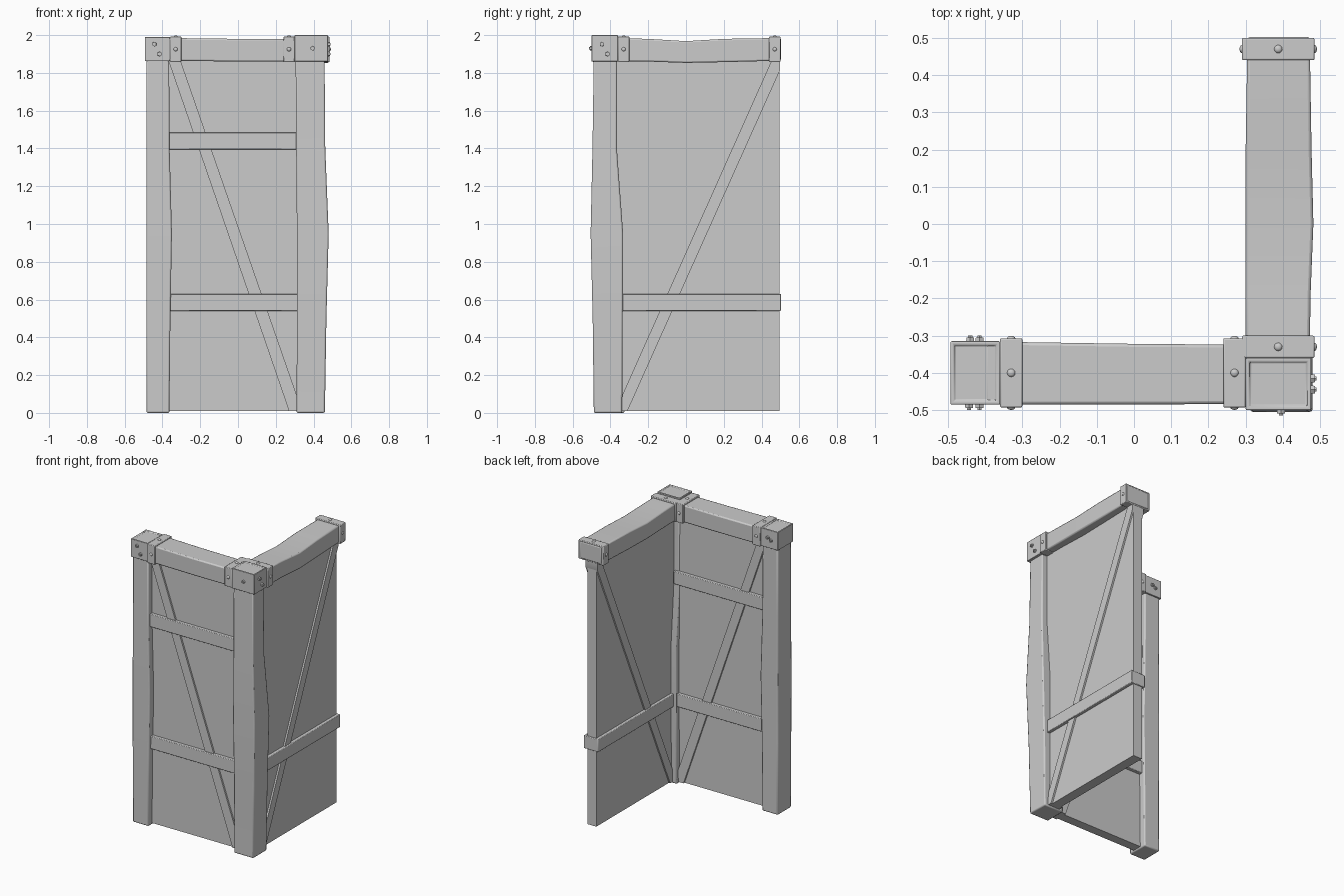
import bpy, bmesh, math
from mathutils import Vector

cube = bpy.data.objects.get("Cube")
if cube:
    bpy.data.objects.remove(cube, do_unlink=True)

GREY = (0.6, 0.6, 0.6, 1)
mat = bpy.data.materials.new("plain grey")
mat.use_nodes = True
mat.diffuse_color = GREY
mat.node_tree.nodes["Principled BSDF"].inputs["Base Color"].default_value = GREY


def finish(name, bm, bevel=0.0):
    bmesh.ops.recalc_face_normals(bm, faces=bm.faces)
    mesh = bpy.data.meshes.new(name)
    bm.to_mesh(mesh)
    bm.free()
    ob = bpy.data.objects.new(name, mesh)
    bpy.context.collection.objects.link(ob)
    mesh.materials.append(mat)
    if bevel:
        mod = ob.modifiers.new("Bevel", 'BEVEL')
        mod.width, mod.segments = bevel, 2
        mod.limit_method, mod.angle_limit = 'ANGLE', math.radians(40)
    bpy.ops.object.select_all(action='DESELECT')
    ob.select_set(True)
    bpy.context.view_layer.objects.active = ob
    bpy.ops.object.shade_smooth_by_angle(angle=math.radians(35))
    return ob


def loft(name, axis, sections, bevel=0.008):
    """Rectangular timber: each section is (position, a0, a1, b0, b1)."""
    bm = bmesh.new()
    rings = []
    for t, a0, a1, b0, b1 in sections:
        ring = []
        for a, b in ((a0, b0), (a1, b0), (a1, b1), (a0, b1)):
            co = [a, b]
            co.insert(axis, t)
            ring.append(bm.verts.new(co))
        rings.append(ring)
    for r, s in zip(rings, rings[1:]):
        for i in range(4):
            j = (i + 1) % 4
            bm.faces.new((r[i], r[j], s[j], s[i]))
    bm.faces.new(rings[0])
    bm.faces.new(rings[-1])
    return finish(name, bm, bevel)


def box(name, x, y, z, bevel=0.004):
    return loft(name, 2, [(z[0], *x, *y), (z[1], *x, *y)], bevel)


def prism(name, axis, outline, depth):
    """Outline in (horizontal, z), pushed through along x or y."""
    bm = bmesh.new()
    verts = []
    for h, z in outline:
        co = [h, z]
        co.insert(axis, depth[0])
        verts.append(bm.verts.new(co))
    face = bm.faces.new(verts)
    out = bmesh.ops.extrude_face_region(bm, geom=[face])
    shift = Vector((0, 0, 0))
    shift[axis] = depth[1] - depth[0]
    bmesh.ops.translate(bm, vec=shift, verts=[v for v in out["geom"] if isinstance(v, bmesh.types.BMVert)])
    return finish(name, bm)


def stud(name, pos, normal, r=0.011, height=0.6, sides=12):
    """Rounded stud head lying on a surface."""
    bm = bmesh.new()
    bmesh.ops.create_uvsphere(bm, u_segments=sides, v_segments=6, radius=r)
    bmesh.ops.scale(bm, vec=(1, 1, height), verts=bm.verts)
    ob = finish(name, bm)
    ob.location = pos
    ob.rotation_euler = Vector(normal).to_track_quat('Z', 'Y').to_euler()


def bolt(name, pos, normal):
    """Six-sided bolt head with a smaller shank tip."""
    bm = bmesh.new()
    for r, h in ((0.013, 0.016), (0.007, 0.026)):
        bmesh.ops.create_cone(bm, cap_ends=True, segments=6, radius1=r, radius2=r * 0.9, depth=h)
    ob = finish(name, bm)
    ob.location = pos
    ob.rotation_euler = Vector(normal).to_track_quat('Z', 'Y').to_euler()


def cap(name, x, y, z):
    """Metal post cap with a shallow panel sunk into its top."""
    bm = bmesh.new()
    bmesh.ops.create_cube(bm, size=1)
    for v in bm.verts:
        for i, (lo, hi) in enumerate((x, y, z)):
            v.co[i] = hi if v.co[i] > 0 else lo
    bm.normal_update()
    top = [f for f in bm.faces if f.normal.z > 0.9]
    bmesh.ops.inset_region(bm, faces=top, thickness=0.014)
    bmesh.ops.inset_region(bm, faces=top, thickness=0.003, depth=-0.006)
    finish(name, bm, 0.004)


# Wall panels
box("front_panel", (-0.42, 0.38), (-0.435, -0.37), (0.01, 1.9), 0)
box("side_panel", (0.35, 0.42), (-0.42, 0.495), (0.01, 1.9), 0)

# Hewn posts
loft("left_post", 2, [(0, -0.485, -0.363, -0.475, -0.325), (0.5, -0.485, -0.358, -0.48, -0.325),
                      (0.95, -0.485, -0.35, -0.482, -0.322), (1.4, -0.485, -0.362, -0.478, -0.325),
                      (1.9, -0.485, -0.365, -0.475, -0.325)])
loft("corner_post", 2, [(0, 0.31, 0.46, -0.488, -0.338), (0.5, 0.312, 0.468, -0.494, -0.335),
                        (0.95, 0.312, 0.48, -0.505, -0.333), (1.4, 0.308, 0.462, -0.495, -0.366),
                        (1.9, 0.305, 0.458, -0.488, -0.366)])

# Top beams
loft("front_beam", 0, [(-0.4, -0.485, -0.316, 1.865, 1.985), (0, -0.485, -0.322, 1.86, 1.98),
                       (0.38, -0.483, -0.325, 1.86, 1.98)])
loft("side_beam", 1, [(-0.42, 0.3, 0.472, 1.862, 1.985), (-0.2, 0.3, 0.474, 1.86, 1.98),
                      (0, 0.3, 0.482, 1.853, 1.968), (0.2, 0.3, 0.477, 1.857, 1.98),
                      (0.503, 0.305, 0.472, 1.865, 1.985)])

# Horizontal rails
for label, z in (("upper", (1.395, 1.485)), ("lower", (0.54, 0.63))):
    box("front_rail_" + label, (-0.4, 0.34), (-0.458, -0.346), z)
box("side_rail", (0.33, 0.442), (-0.38, 0.503), (0.54, 0.63))

# Diagonal braces
prism("front_brace", 1, [(-0.37, 1.87), (-0.306, 1.87), (0.34, 0.01), (0.27, 0.01)], (-0.447, -0.357))
prism("side_brace", 0, [(-0.375, 0.01), (-0.31, 0.01), (0.498, 1.815), (0.498, 1.87), (0.455, 1.87)],
      (0.34, 0.432))

# Metal caps
cap("left_cap", (-0.493, -0.36), (-0.485, -0.315), (1.862, 1.99))
cap("corner_cap", (0.3, 0.476), (-0.5, -0.36), (1.86, 2.0))

# Straps around the beams with a stud in the middle of each side
Z0, Z1 = 1.858, 1.992
straps = [("left_strap", (-0.36, -0.3), (-0.493, -0.307), 0),
          ("middle_strap", (0.24, 0.3), (-0.493, -0.307), 0),
          ("side_strap_front", (0.29, 0.485), (-0.36, -0.3), 1),
          ("side_strap_back", (0.29, 0.485), (0.44, 0.5), 1)]
for name, x, y, along in straps:
    box(name, x, y, (Z0, Z1))
    cx, cy, cz = sum(x) / 2, sum(y) / 2, (Z0 + Z1) / 2
    stud(name + "_stud_top", (cx, cy, Z1), (0, 0, 1))
    for side in (0, 1):
        n = -1 + 2 * side
        pos, normal = ((cx, y[side], cz), (0, n, 0)) if along == 0 else ((x[side], cy, cz), (n, 0, 0))
        stud(name + "_stud_" + ("low", "high")[side], pos, normal)

# Bolts on the caps
for i, (x, z) in enumerate(((-0.443, 1.952), (-0.415, 1.9), (0.395, 1.93))):
    bolt("front_bolt_%d" % i, (x, -0.487 if x < 0 else -0.501, z), (0, -1, 0))
for i, (y, z) in enumerate(((-0.445, 1.952), (-0.415, 1.9))):
    bolt("side_bolt_%d" % i, (0.478, y, z), (1, 0, 0))
for i, (x, z) in enumerate(((-0.44, 1.92), (-0.415, 1.935))):
    bolt("back_bolt_%d" % i, (x, -0.313, z), (0, 1, 0))
